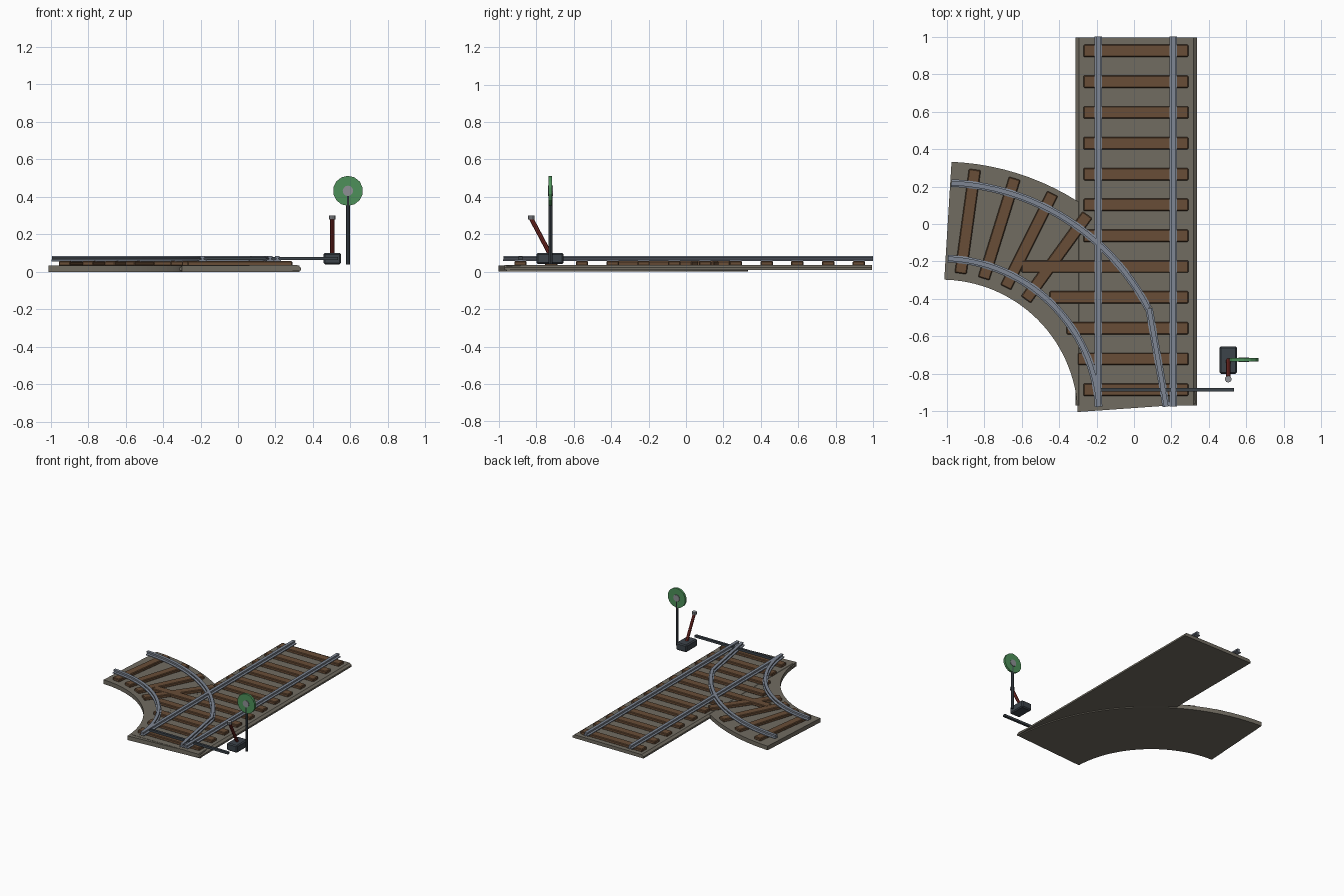
import bpy, bmesh, math
from mathutils import Vector, Matrix

cube = bpy.data.objects.get("Cube")
if cube:
    bpy.data.objects.remove(cube, do_unlink=True)


def material(name, r, g, b):
    m = bpy.data.materials.new(name)
    m.use_nodes = True
    m.diffuse_color = (r, g, b, 1)
    m.node_tree.nodes["Principled BSDF"].inputs["Base Color"].default_value = (r, g, b, 1)
    return m


GRAVEL = material("gravel_grey", 0.165, 0.15, 0.12)
WOOD = material("wood_brown", 0.14, 0.075, 0.038)
STEEL = material("rail_steel", 0.21, 0.24, 0.295)
IRON = material("dark_iron", 0.045, 0.056, 0.068)
RED = material("lever_red", 0.2, 0.025, 0.02)
GREEN = material("signal_green", 0.075, 0.28, 0.1)
GREY = material("light_grey", 0.27, 0.28, 0.3)


def finish(name, bm, mat, bevel=0):
    bmesh.ops.recalc_face_normals(bm, faces=bm.faces)
    mesh = bpy.data.meshes.new(name)
    bm.to_mesh(mesh)
    bm.free()
    mesh.materials.append(mat)
    obj = bpy.data.objects.new(name, mesh)
    bpy.context.collection.objects.link(obj)
    if bevel:
        mod = obj.modifiers.new("bevel", "BEVEL")
        mod.width, mod.segments = bevel, 1
    return obj


def box(name, mat, centre, size, turn=0, bevel=0):
    bm = bmesh.new()
    move = Matrix.Translation(centre) @ Matrix.Rotation(turn, 4, "Z") @ Matrix.Diagonal((*size, 1))
    bmesh.ops.create_cube(bm, size=1, matrix=move)
    return finish(name, bm, mat, bevel)


def rod(name, mat, start, end, radius, sides=8):
    a, b = Vector(start), Vector(end)
    bm = bmesh.new()
    move = Matrix.Translation((a + b) / 2) @ (b - a).to_track_quat("Z", "Y").to_matrix().to_4x4()
    bmesh.ops.create_cone(bm, cap_ends=True, segments=sides, radius1=radius, radius2=radius,
                          depth=(b - a).length, matrix=move)
    return finish(name, bm, mat)


def sweep(name, mat, path, profile):
    """Carry a closed (side, height) profile along a flat path."""
    bm = bmesh.new()
    rings = []
    for i, p in enumerate(path):
        t = (path[min(i + 1, len(path) - 1)] - path[max(i - 1, 0)]).normalized()
        side = Vector((t.y, -t.x))
        rings.append([bm.verts.new((*(p + side * u), z)) for u, z in profile])
    n = len(profile)
    for a, b in zip(rings, rings[1:]):
        for k in range(n):
            bm.faces.new((a[k], a[(k + 1) % n], b[(k + 1) % n], b[k]))
    bm.faces.new(rings[0])
    bm.faces.new(rings[-1])
    return finish(name, bm, mat)


# Shared centre of the branch curve
PIVOT = Vector((-1.03, -1.027))


def polar(radius, degrees):
    a = math.radians(degrees)
    return PIVOT + radius * Vector((math.cos(a), math.sin(a)))


def arc(radius, start, end, steps=28):
    return [polar(radius, start + (end - start) * i / steps) for i in range(steps + 1)]


def line(x0, y0, x1, y1):
    return [Vector((x0, y0)), Vector((x1, y1))]


def mirrored(half):
    return half + [(-u, z) for u, z in reversed(half)]


# Gravel beds
sweep("straight_bed", GRAVEL, line(0.012, -0.97, 0.012, 0.995),
      mirrored([(0.323, 0.008), (0.323, 0.022), (0.305, 0.036)]))
sweep("curved_bed", GRAVEL, arc(1.045, 88, 2.5), mirrored([(0.315, 0), (0.315, 0.034)]))

# Straight sleepers, the ones near the fork reach further left
TIE_Z, TIE_H, TIE_W = 0.045, 0.026, 0.066
long_left = {1: -0.3, 2: -0.36, 3: -0.45, 4: -0.6}
for i in range(12):
    left, right = long_left.get(i, -0.27), 0.29
    box("straight_sleeper", WOOD, ((left + right) / 2, -0.885 + i * 0.1645, TIE_Z),
        (right - left, TIE_W, TIE_H), bevel=0.005)

# Radial sleepers on the branch
for i in range(4):
    angle = 82.2 - i * 9.4
    box("curved_sleeper", WOOD, (*polar(1.05, angle), TIE_Z - 0.001),
        (0.56, TIE_W - 0.002, TIE_H), math.radians(angle), 0.005)

# Rails
RAIL = mirrored([(0.02, 0.056), (0.02, 0.063), (0.007, 0.067),
                 (0.007, 0.072), (0.012, 0.075), (0.012, 0.084)])
for x in (-0.19, 0.21):
    sweep("straight_rail", STEEL, line(x, -0.975, x, 1), RAIL)
sweep("curved_inner_rail", STEEL, arc(0.843, 87.5, 3.5), RAIL)
sweep("curved_outer_rail", STEEL, arc(1.247, 87.5, 27.5), RAIL)
sweep("switch_blade", STEEL, line(0.08, -0.45, 0.172, -0.975), RAIL)

# Switch mechanism
box("throw_bar", IRON, (0.172, -0.885, 0.071), (0.725, 0.02, 0.018))
box("switch_box", IRON, (0.503, -0.727, 0.07), (0.095, 0.145, 0.06), bevel=0.008)
rod("lever", RED, (0.503, -0.725, 0.09), (0.503, -0.828, 0.285), 0.012)
rod("lever_knob", GREY, (0.503, -0.828, 0.28), (0.503, -0.828, 0.3), 0.018, 10)

# Signal
rod("signal_post", IRON, (0.587, -0.725, 0.04), (0.587, -0.725, 0.42), 0.011)
rod("signal_disc", GREEN, (0.587, -0.734, 0.432), (0.587, -0.716, 0.432), 0.08, 14)
rod("signal_hub", GREY, (0.587, -0.738, 0.432), (0.587, -0.712, 0.432), 0.028, 12)
